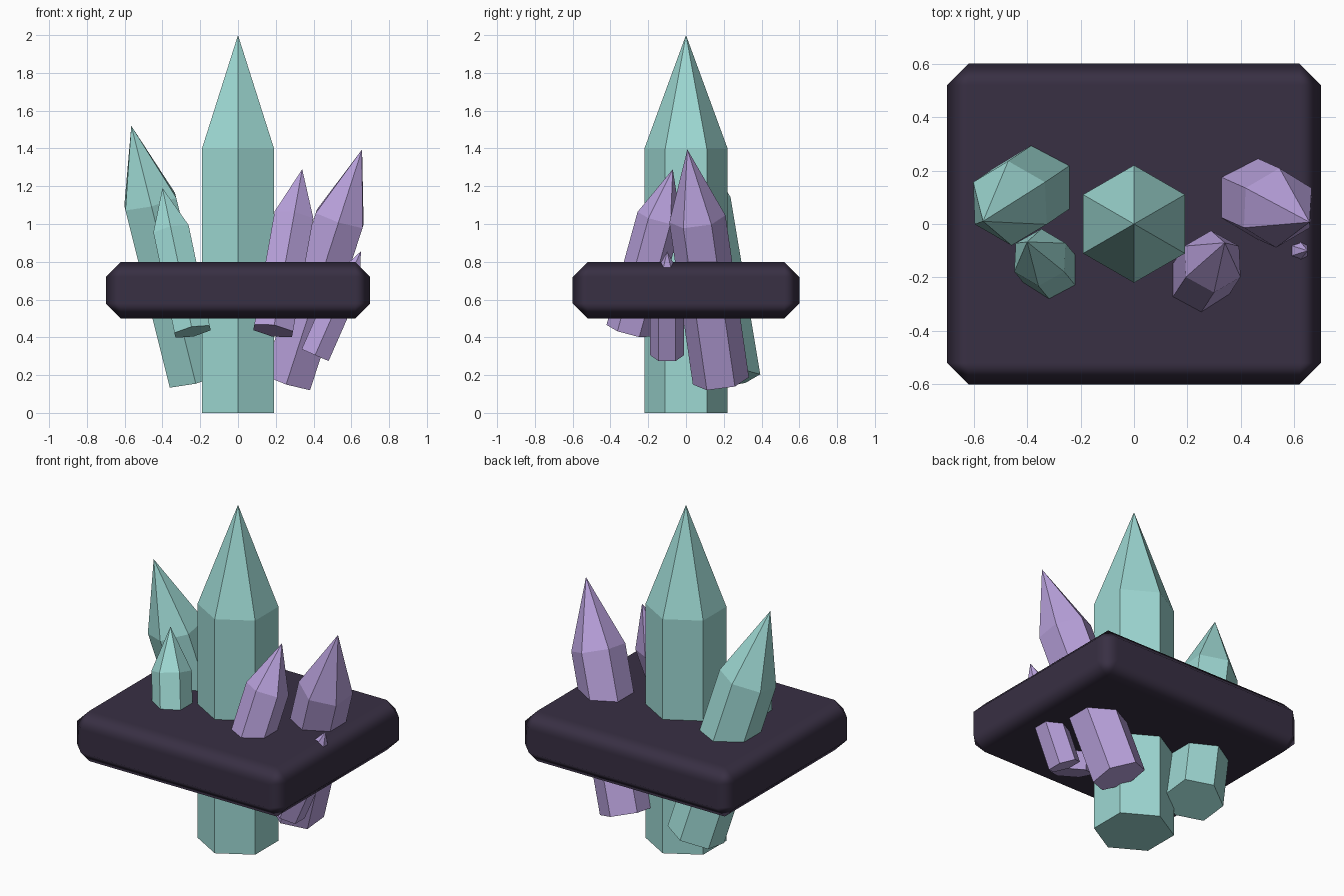
import bpy, bmesh, math
from mathutils import Euler, Vector

if "Cube" in bpy.data.objects:
    bpy.data.objects.remove(bpy.data.objects["Cube"])


def material(name, rgb):
    m = bpy.data.materials.new(name)
    m.diffuse_color = (*rgb, 1)
    m.use_nodes = True
    m.node_tree.nodes["Principled BSDF"].inputs["Base Color"].default_value = m.diffuse_color
    return m


TEAL = material("pale teal crystal", (0.34, 0.69, 0.65))
PURPLE = material("lilac crystal", (0.48, 0.355, 0.71))
STONE = material("dark stone", (0.040, 0.029, 0.057))


def add_object(name, bm, mat):
    mesh = bpy.data.meshes.new(name)
    bmesh.ops.recalc_face_normals(bm, faces=bm.faces)
    bm.to_mesh(mesh)
    bm.free()
    mesh.materials.append(mat)
    obj = bpy.data.objects.new(name, mesh)
    bpy.context.collection.objects.link(obj)
    return obj


def crystal(name, tip, slope_x, slope_y, length, radius, mat):
    """Six-sided shaft (70%) with a pointed cap (30%), hung from its tip.
    Slopes are the sideways run of the axis per unit of height."""
    bm = bmesh.new()
    rings = []
    for z in (-length, -0.3 * length):
        rings.append([bm.verts.new((radius * math.sin(k * math.pi / 3),
                                    radius * math.cos(k * math.pi / 3), z))
                      for k in range(6)])
    apex = bm.verts.new((0, 0, 0))
    low, high = rings
    bm.faces.new(low)
    for k in range(6):
        n = (k + 1) % 6
        bm.faces.new((low[k], low[n], high[n], high[k]))
        bm.faces.new((high[k], high[n], apex))
    obj = add_object(name, bm, mat)
    tilt_y = math.atan(slope_x)
    tilt_x = -math.atan(slope_y * math.cos(tilt_y))
    obj.rotation_euler = Euler((tilt_x, tilt_y, 0))
    obj.location = Vector(tip)
    return obj


# Crystals: main spire and the leaning ones around it
crystal("main_crystal", (0, 0, 2.0), 0, 0, 2.0, 0.22, TEAL)
crystal("left_large_crystal", (-0.565, 0.01, 1.52), -0.25, -0.168, 1.4, 0.16, TEAL)
crystal("left_small_crystal", (-0.40, -0.067, 1.19), -0.21, 0.255, 0.8, 0.11, TEAL)
crystal("right_front_crystal", (0.34, -0.07, 1.29), 0.18, 0.275, 0.9, 0.12, PURPLE)
crystal("right_large_crystal", (0.657, 0.007, 1.395), 0.323, -0.145, 1.3, 0.15, PURPLE)
crystal("right_tiny_crystal", (0.65, -0.10, 0.855), 0.44, 0, 0.6, 0.09, PURPLE)

# Stone slab with chamfered, softly shaded edges
bm = bmesh.new()
bmesh.ops.create_cube(bm, size=1)
bmesh.ops.scale(bm, vec=(1.4, 1.2, 0.3), verts=bm.verts)
bmesh.ops.translate(bm, vec=(0, 0, 0.65), verts=bm.verts)
for f in bm.faces:
    f.smooth = True
slab = add_object("stone_slab", bm, STONE)
bevel = slab.modifiers.new("chamfer", "BEVEL")
bevel.width = 0.08
bevel.segments = 1
bevel.limit_method = "NONE"
bevel.harden_normals = True
